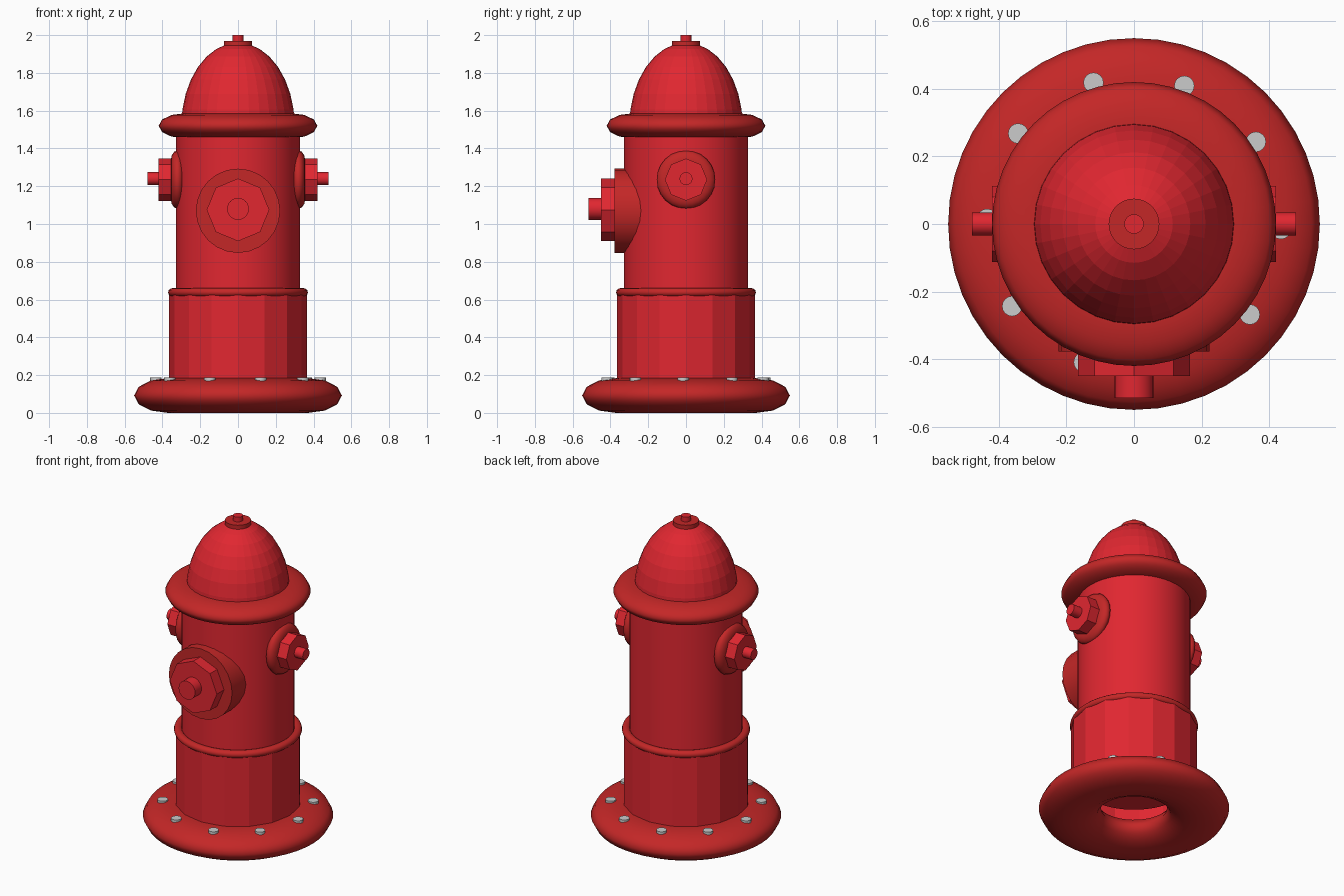
import bpy
from math import pi, cos, sin, radians

if "Cube" in bpy.data.objects:
    bpy.data.objects.remove(bpy.data.objects["Cube"])


def material(name, colour):
    m = bpy.data.materials.new(name)
    m.diffuse_color = colour
    m.use_nodes = True
    m.node_tree.nodes["Principled BSDF"].inputs["Base Color"].default_value = m.diffuse_color
    return m


RED = material("red_paint", (0.75, 0.02, 0.03, 1))
DARK = material("dark_red_paint", (0.55, 0.02, 0.02, 1))


def finish(name, mat, smooth):
    ob = bpy.context.object
    ob.name = name
    if mat:
        ob.data.materials.append(mat)
    if smooth:
        bpy.ops.object.shade_smooth_by_angle(angle=radians(40))
    return ob


def cylinder(name, r, start, end, mat, sides=32, smooth=True, caps='NGON'):
    """Cylinder running from point start to point end along one axis."""
    mid = [(a + b) / 2 for a, b in zip(start, end)]
    d = [b - a for a, b in zip(start, end)]
    rot = (0, pi / 2, 0) if d[0] else (pi / 2, 0, 0) if d[1] else (0, 0, 0)
    bpy.ops.mesh.primitive_cylinder_add(vertices=sides, radius=r, depth=abs(sum(d)),
                                        location=mid, rotation=rot, end_fill_type=caps)
    return finish(name, mat, smooth)


def ring(name, major, minor, half_depth, loc, rot=(0, 0, 0), sides=48):
    """Torus flattened along its axis."""
    bpy.ops.mesh.primitive_torus_add(major_segments=sides, minor_segments=12, major_radius=major,
                                     minor_radius=minor, location=loc, rotation=rot)
    ob = finish(name, DARK, False)
    ob.scale.z = half_depth / minor
    bpy.ops.object.shade_smooth()
    return ob


# base flange with its ring of bolts
ring("base_flange", 0.37, 0.18, 0.092, (0, 0, 0.092))
for i in range(10):
    a = radians(70 + 36 * i)
    x, y = 0.435 * cos(a), 0.435 * sin(a)
    cylinder(f"base_bolt_{i + 1}", 0.03, (x, y, 0.1), (x, y, 0.187), None, 16)

# faceted lower barrel, collar and round upper barrel
cylinder("lower_barrel", 0.365, (0, 0, 0.15), (0, 0, 0.64), RED, 16, False, 'NOTHING')
ring("collar", 0.345, 0.025, 0.023, (0, 0, 0.638))
cylinder("upper_barrel", 0.327, (0, 0, 0.27), (0, 0, 1.53), RED, 48)

# brim, dome and top nut
ring("brim", 0.285, 0.135, 0.066, (0, 0, 1.52))
bpy.ops.mesh.primitive_uv_sphere_add(segments=32, ring_count=16, radius=1, location=(0, 0, 1.52))
dome = finish("dome", RED, False)
dome.scale = (0.3, 0.3, 0.44)
cylinder("top_washer", 0.075, (0, 0, 1.92), (0, 0, 1.97), DARK)
cylinder("top_knob", 0.029, (0, 0, 1.95), (0, 0, 2.0), RED, 24)

# side outlets
for side, s in (("right", 1), ("left", -1)):
    ring(f"{side}_outlet_flange", 0.1, 0.055, 0.036, (s * 0.32, 0, 1.235), (0, pi / 2, 0), 24)
    cylinder(f"{side}_outlet_nut", 0.112, (s * 0.28, 0, 1.235), (s * 0.42, 0, 1.235), RED, 8, False)
    cylinder(f"{side}_outlet_stub", 0.034, (s * 0.4, 0, 1.24), (s * 0.48, 0, 1.24), RED, 24)

# large front outlet
cylinder("front_outlet_flange", 0.223, (0, -0.2, 1.07), (0, -0.378, 1.07), DARK, 24)
cylinder("front_outlet_nut", 0.166, (0, -0.3, 1.075), (0, -0.45, 1.075), RED, 8, False)
cylinder("front_outlet_stub", 0.058, (0, -0.43, 1.08), (0, -0.515, 1.08), RED, 24)
